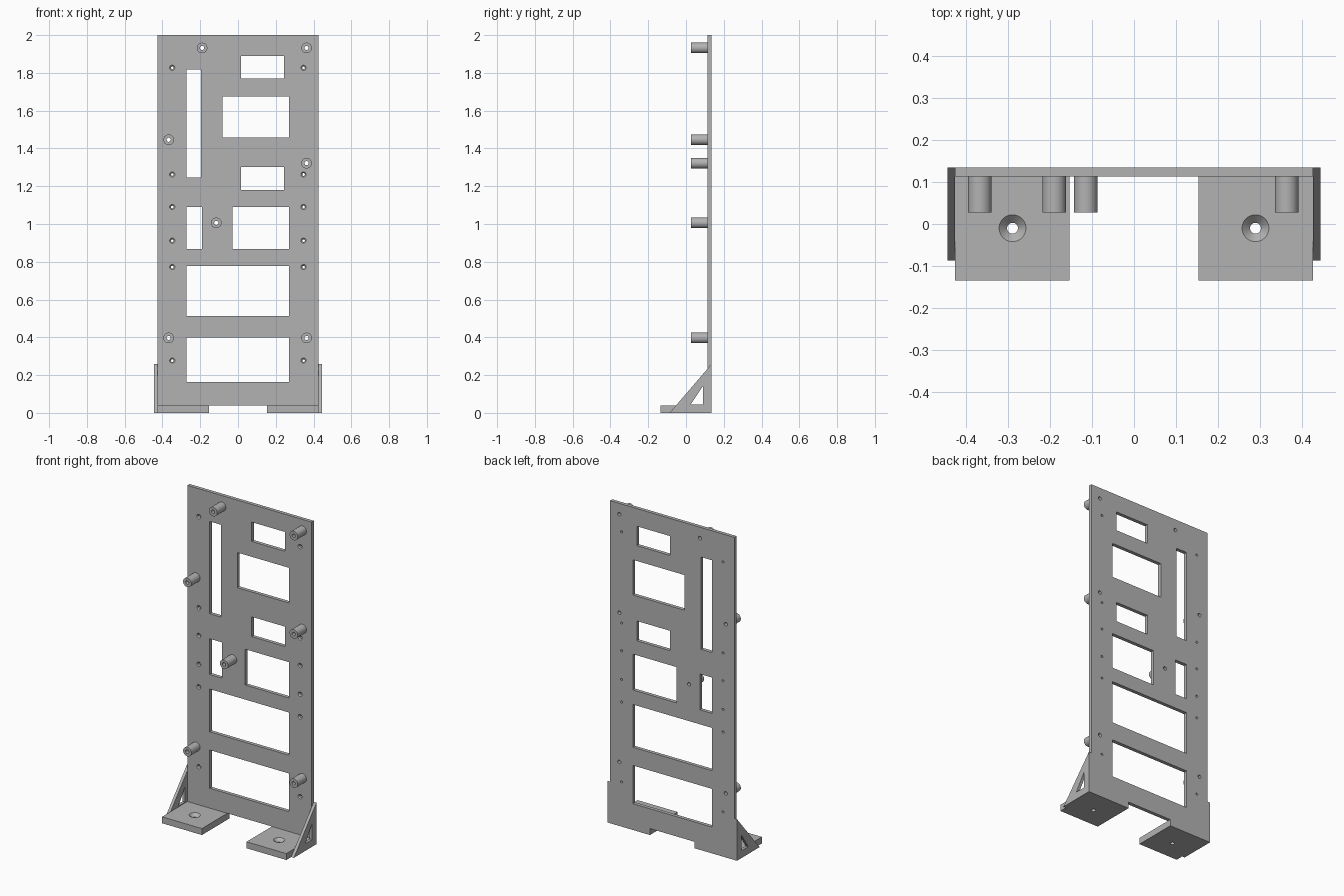
import bpy, bmesh, math
from mathutils import Matrix, Vector

cube = bpy.data.objects.get("Cube")
if cube:
    bpy.data.objects.remove(cube, do_unlink=True)

grey = bpy.data.materials.new("neutral grey")
grey.use_nodes = True
COLOR = (0.45, 0.45, 0.45, 1)
grey.diffuse_color = COLOR
bsdf = next(n for n in grey.node_tree.nodes if n.type == 'BSDF_PRINCIPLED')
bsdf.inputs["Base Color"].default_value = COLOR

HALF, BACK, FACE, TIP = 0.426, 0.135, 0.113, 0.027
TO_Y = Matrix.Rotation(-math.pi / 2, 4, 'X')    # turns local +z into +y


def box(bm, x0, x1, y0, y1, z0, z1):
    size = Matrix.Diagonal((x1 - x0, y1 - y0, z1 - z0, 1))
    mid = Matrix.Translation(((x0 + x1) / 2, (y0 + y1) / 2, (z0 + z1) / 2))
    bmesh.ops.create_cube(bm, size=1, matrix=mid @ size)


def lathe(bm, profile, matrix, closed=False, sides=32):
    """Revolve (radius, height) points; closed makes a tube, otherwise ends are capped."""
    rings = [[bm.verts.new(matrix @ Vector((r * math.cos(a), r * math.sin(a), h)))
              for a in (2 * math.pi * i / sides for i in range(sides))]
             for r, h in profile]
    pairs = list(zip(rings, rings[1:]))
    if closed:
        pairs.append((rings[-1], rings[0]))
    else:
        bm.faces.new(rings[0])
        bm.faces.new(rings[-1])
    for a, b in pairs:
        for i in range(sides):
            j = (i + 1) % sides
            bm.faces.new((a[i], a[j], b[j], b[i]))


def prism(bm, outline, x0, x1):
    """Extrude a (y, z) outline along x."""
    face = bm.faces.new([bm.verts.new((x0, y, z)) for y, z in outline])
    moved = bmesh.ops.extrude_face_region(bm, geom=[face])["geom"]
    verts = [v for v in moved if isinstance(v, bmesh.types.BMVert)]
    bmesh.ops.translate(bm, verts=verts, vec=(x1 - x0, 0, 0))


def finish(bm, name):
    bmesh.ops.recalc_face_normals(bm, faces=bm.faces)
    mesh = bpy.data.meshes.new(name)
    bm.to_mesh(mesh)
    bm.free()
    mesh.materials.append(grey)
    obj = bpy.data.objects.new(name, mesh)
    bpy.context.scene.collection.objects.link(obj)
    return obj


def carve(obj, cutter):
    cutter.hide_render = True
    mod = obj.modifiers.new("cut", 'BOOLEAN')
    mod.operation, mod.solver, mod.object = 'DIFFERENCE', 'EXACT', cutter
    graph = bpy.context.evaluated_depsgraph_get()
    result = bpy.data.meshes.new_from_object(obj.evaluated_get(graph))
    obj.modifiers.clear()
    obj.data = result
    bpy.data.objects.remove(cutter, do_unlink=True)


def smooth(obj):
    bpy.ops.object.select_all(action='DESELECT')
    obj.select_set(True)
    bpy.context.view_layer.objects.active = obj
    bpy.ops.object.shade_smooth_by_angle(angle=math.radians(30))


# Upright panel
bm = bmesh.new()
box(bm, -HALF, HALF, FACE, BACK, 0.04, 2)
panel = finish(bm, "upright_panel")

# Windows, as x0, x1, z0, z1
windows = [(-0.273, -0.197, 1.245, 1.817), (0.015, 0.243, 1.77, 1.89),
           (-0.083, 0.27, 1.457, 1.675), (0.015, 0.243, 1.18, 1.303),
           (-0.273, -0.19, 0.868, 1.09), (-0.03, 0.27, 0.868, 1.09),
           (-0.273, 0.27, 0.513, 0.778), (-0.273, 0.27, 0.163, 0.4)]
standoffs = [(-0.19, 1.932), (0.363, 1.932), (-0.367, 1.446), (0.363, 1.322),
             (-0.115, 1.006), (-0.367, 0.397), (0.363, 0.397)]
bm = bmesh.new()
for x0, x1, z0, z1 in windows:
    box(bm, x0, x1, 0, 0.3, z0, z1)
# Bores behind the standoffs
for x, z in standoffs:
    lathe(bm, [(0.011, 0), (0.011, 0.2)], Matrix.Translation((x, 0, z)) @ TO_Y)
# Countersunk screw holes along both edges
for x in (-0.348, 0.347):
    for z in (1.827, 1.262, 1.09, 0.912, 0.772, 0.277):
        lathe(bm, [(0.021, -0.007), (0.007, 0.007), (0.007, 0.1)],
              Matrix.Translation((x, FACE, z)) @ TO_Y, sides=20)
carve(panel, finish(bm, "panel_cutter"))
smooth(panel)

# Hollow standoffs
for n, (x, z) in enumerate(standoffs, 1):
    bm = bmesh.new()
    lathe(bm, [(0.028, TIP), (0.028, FACE), (0.011, FACE), (0.011, TIP)],
          Matrix.Translation((x, 0, z)) @ TO_Y, closed=True)
    smooth(finish(bm, f"standoff_{n}"))

for side, name in ((1, "left"), (-1, "right")):
    # Foot plate with a countersunk mounting hole
    bm = bmesh.new()
    inner, outer = sorted((side * 0.153, side * HALF))
    box(bm, inner, outer, -BACK, BACK, 0, 0.04)
    foot = finish(bm, name + "_foot")
    bm = bmesh.new()
    lathe(bm, [(0.013, -0.1), (0.013, 0.021), (0.032, 0.04), (0.032, 0.1)],
          Matrix.Translation((side * 0.289, -0.01, 0)))
    carve(foot, finish(bm, name + "_foot_cutter"))
    smooth(foot)

    # Triangular side brace with a triangular opening
    bm = bmesh.new()
    prism(bm, [(-0.087, 0), (BACK, 0), (BACK, 0.258)], side * HALF, side * 0.444)
    brace = finish(bm, name + "_brace")
    bm = bmesh.new()
    prism(bm, [(0.025, 0.045), (0.09, 0.045), (0.09, 0.142)], side * 0.3, side * 0.6)
    carve(brace, finish(bm, name + "_brace_cutter"))
